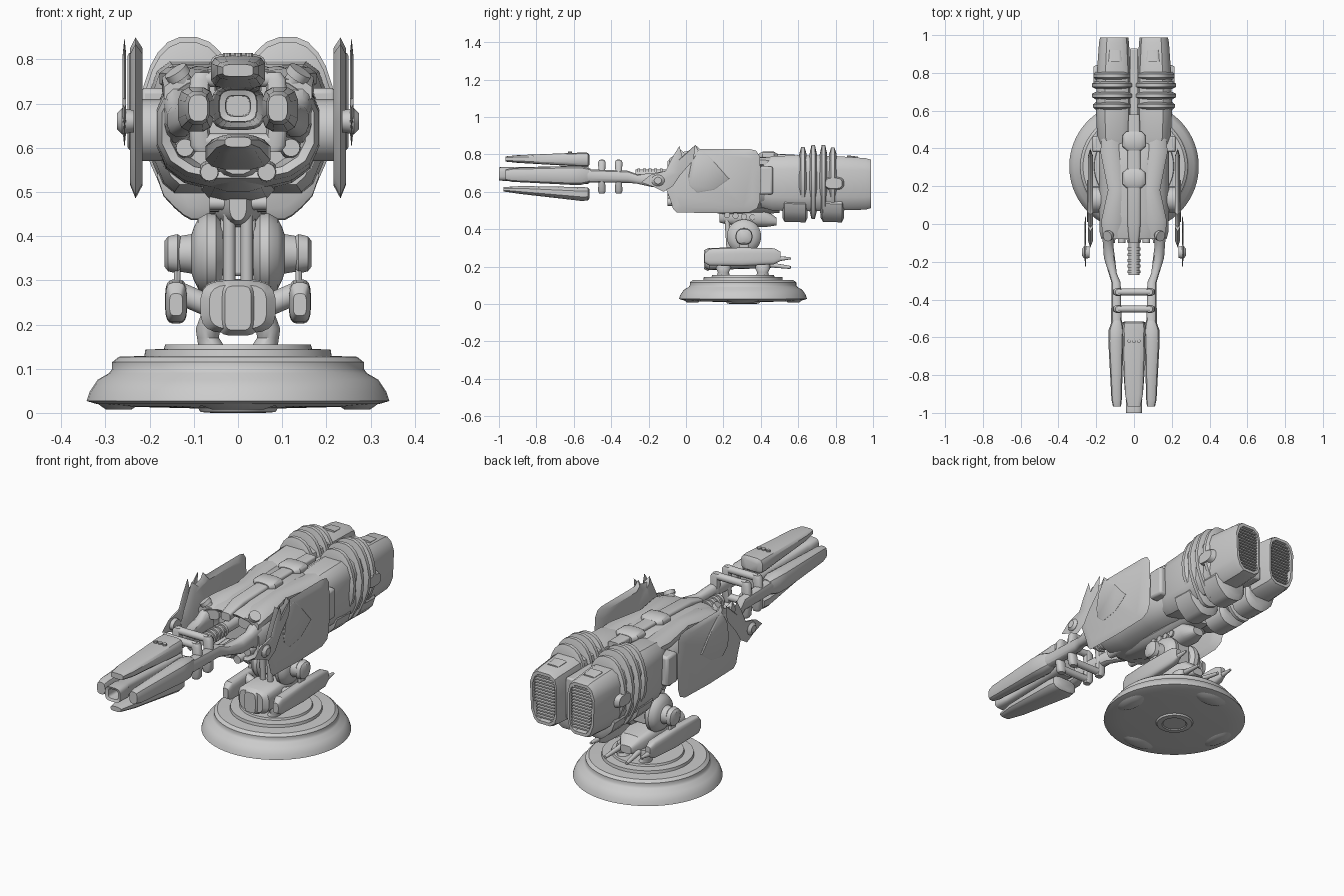
import bpy, bmesh, math
from mathutils import Vector, Matrix


def finish(name, bm, mirror=False, bevel=0.0, angle=35):
    bmesh.ops.recalc_face_normals(bm, faces=bm.faces)
    me = bpy.data.meshes.new(name)
    bm.to_mesh(me)
    bm.free()
    ob = bpy.data.objects.new(name, me)
    bpy.context.collection.objects.link(ob)
    bpy.ops.object.select_all(action='DESELECT')
    ob.select_set(True)
    bpy.context.view_layer.objects.active = ob
    bpy.ops.object.shade_smooth_by_angle(angle=math.radians(angle))
    if bevel:
        m = ob.modifiers.new("bevel", 'BEVEL')
        m.width, m.segments, m.limit_method = bevel, 2, 'ANGLE'
    if mirror:
        ob.modifiers.new("mirror", 'MIRROR')
    return ob


def loft(name, secs, n=20, p=2.6, mirror=False, axis='Y', low=0.0, high=0.0):
    """Superellipse rings along an axis; each section is (along, x, z, half width, half height).
    low / high pull the outer side inward toward the bottom / top."""
    bm = bmesh.new()
    rings = []
    for t, cx, cz, hw, hh in secs:
        ring = []
        for i in range(n):
            a = 2 * math.pi * (i + .5) / n
            c, s = math.cos(a), math.sin(a)
            du = math.copysign(abs(c) ** (2 / p), c)
            dv = math.copysign(abs(s) ** (2 / p), s)
            if c > 0:
                du *= 1 - (low if s < 0 else high) * abs(dv)
            u, v = cx + hw * du, cz + hh * dv
            co = {'Y': (u, t, v), 'X': (t, u, v), 'Z': (u, v, t)}[axis]
            ring.append(bm.verts.new(co))
        rings.append(ring)
    for a, b in zip(rings, rings[1:]):
        for i in range(n):
            bm.faces.new((a[i], a[(i + 1) % n], b[(i + 1) % n], b[i]))
    bm.faces.new(rings[0])
    bm.faces.new(rings[-1])
    return finish(name, bm, mirror)


def box(name, lo, hi, mirror=False, bevel=0.008):
    bm = bmesh.new()
    bmesh.ops.create_cube(bm, size=1)
    lo, hi = Vector(lo), Vector(hi)
    for v in bm.verts:
        v.co = (lo + hi) / 2 + Vector(a * b for a, b in zip(v.co, hi - lo))
    return finish(name, bm, mirror, bevel)


def rod(name, a, b, r1, r2=None, mirror=False, n=16):
    a, b = Vector(a), Vector(b)
    bm = bmesh.new()
    bmesh.ops.create_cone(bm, cap_ends=True, segments=n, radius1=r1, radius2=r1 if r2 is None else r2,
                          depth=(b - a).length)
    rot = (b - a).to_track_quat('Z', 'Y').to_matrix().to_4x4()
    bm.transform(Matrix.Translation((a + b) / 2) @ rot)
    return finish(name, bm, mirror)


def lens(name, outline, x_edge, bulge_in, bulge_out, inset=.3):
    """Side panel drawn in y,z: thin at the rim and swollen in the middle."""
    bm = bmesh.new()
    cy = sum(p[0] for p in outline) / len(outline)
    cz = sum(p[1] for p in outline) / len(outline)
    def ring(x, k):
        return [bm.verts.new((x, cy + (y - cy) * k, cz + (z - cz) * k)) for y, z in outline]
    inner, rim, outer = ring(x_edge - bulge_in, 1 - inset), ring(x_edge, 1), ring(x_edge + bulge_out, 1 - inset)
    n = len(outline)
    for a, b in ((inner, rim), (rim, outer)):
        for i in range(n):
            bm.faces.new((a[i], a[(i + 1) % n], b[(i + 1) % n], b[i]))
    bm.faces.new(inner)
    bm.faces.new(outer)
    return finish(name, bm, True)


# Stepped round base, turned around y = 0.305
prof = [(.055, .004), (.06, 0), (.085, .002), (.09, .01), (.25, .014), (.32, .02), (.343, .027), (.336, .048),
        (.318, .075), (.292, .09), (.285, .1), (.285, .115), (.27, .127), (.212, .129), (.21, .143), (.168, .145),
        (.165, .155)]
loft("base", [(z, 0, .305, r, r) for r, z in prof], n=64, p=2, axis='Z')
for i in range(4):
    a = math.pi / 2 * i
    x, y = .27 * math.cos(a), .305 + .27 * math.sin(a)
    w, d = (.05, .1) if i % 2 == 0 else (.1, .05)
    loft("base_foot", [(.008, x, y, w * .6, d * .6), (.022, x, y, w, d)], p=2, axis='Z')

# Pedestal: feet, hood, side pods
for y in (.20, .41):
    loft("pedestal_foot", [(.15, .06, y, .03, .035), (.17, .068, y, .025, .03), (.19, .068, y, .028, .04),
                           (.22, .055, y, .03, .04)], p=2, mirror=True, axis='Z')
loft("pedestal_core", [(.105, 0, .24, .065, .05), (.125, 0, .24, .085, .06), (.30, 0, .245, .083, .058),
                       (.44, 0, .235, .06, .045), (.48, 0, .22, .03, .02)], p=3.5)
loft("pedestal_front_plate", [(.095, 0, .237, .03, .05), (.12, 0, .237, .045, .062)], p=5)
loft("side_pod", [(.10, .14, .245, .015, .025), (.125, .14, .25, .024, .045), (.30, .14, .252, .025, .05),
                  (.47, .14, .255, .024, .043), (.505, .14, .255, .014, .025)], p=3.5, mirror=True)
rod("pod_link", (.06, .25, .24), (.13, .25, .27), .025, mirror=True)
rod("pod_tail", (.14, .47, .24), (.14, .56, .245), .016, .006, True)
rod("pedestal_tail", (.05, .44, .21), (.06, .56, .195), .014, .008, True)
box("pod_strut", (.13, .285, .28), (.145, .335, .34), True)

# Tilt joint
loft("joint_drum", [(.035, .31, .36, .07, .07), (.05, .31, .36, .09, .09), (.07, .31, .36, .092, .092),
                    (.09, .31, .36, .08, .08), (.10, .31, .36, .06, .06), (.105, .31, .36, .045, .045),
                    (.135, .31, .36, .04, .04)], n=32, p=2, mirror=True, axis='X')
loft("joint_cap", [(.13, .31, .36, .035, .04), (.137, .31, .36, .045, .045), (.158, .31, .36, .042, .04),
                   (.166, .31, .36, .025, .03)], n=24, p=2.4, mirror=True, axis='X')
box("joint_axle", (-.04, .26, .31), (.04, .37, .46))
rod("joint_piston", (.02, .23, .30), (.02, .22, .45), .014, mirror=True)

# Neck under the hull
loft("neck", [(.18, 0, .475, .02, .04), (.22, 0, .475, .038, .05), (.31, 0, .47, .055, .055),
              (.42, 0, .46, .06, .05), (.485, 0, .44, .03, .02)], p=2.4)
for i in range(4):
    y = .22 + i * .045
    rod("neck_rib", (-.065, y, .475 - i * .004), (.065, y, .475 - i * .004), .016)

# Hull, with a recessed front mouth
loft("hull", [(.03, 0, .64, .13, .09), (-.07, 0, .645, .155, .10), (-.08, 0, .645, .175, .115),
              (-.04, 0, .645, .185, .125), (.05, 0, .645, .187, .137), (.25, 0, .645, .187, .143),
              (.42, 0, .645, .19, .143), (.48, 0, .645, .15, .12)], n=16, p=2.7)
loft("hull_keel", [(-.1, 0, .57, .035, .03), (.02, 0, .54, .07, .04), (.25, 0, .52, .085, .045),
                   (.5, 0, .53, .07, .045)], n=12)
for x, z in ((.065, .545), (.12, .60)):
    rod("front_nozzle", (x, -.10, z), (x, .02, z), .02, .026, True)
rod("top_horn", (.11, -.05, .73), (.135, -.06, .765), .018, .022, True)
rod("top_horn_cap", (.132, -.06, .76), (.142, -.065, .775), .028, mirror=True)

# Spine and shoulder armour on top of the hull
loft("spine", [(-.1, 0, .745, .025, .02), (0, 0, .77, .035, .025), (.3, 0, .785, .035, .018),
               (.58, 0, .785, .03, .015)], p=4)
for y in (.24, .44):
    loft("spine_hub", [(y - .05, 0, .785, .04, .02), (y - .03, 0, .79, .062, .024),
                       (y + .03, 0, .79, .062, .024), (y + .05, 0, .785, .04, .018)], p=3)
loft("shoulder", [(-.075, .11, .725, .06, .03), (.02, .11, .745, .065, .035), (.18, .09, .755, .05, .03),
                  (.38, .12, .757, .06, .03), (.5, .12, .755, .05, .03)], n=10, mirror=True)
box("engine_gap_spar", (-.022, .45, .54), (.022, .93, .75))
box("side_bracket", (.15, .38, .585), (.222, .465, .735), True, .012)

# Side shields with a saw-toothed front edge, a raised leaf and a forward blade
lens("side_shield", [(-.125, .66), (-.10, .72), (-.06, .795), (-.04, .835), (-.02, .812), (.03, .822), (.05, .85),
                     (.075, .828), (.34, .828), (.375, .82), (.395, .79), (.4, .66), (.395, .55), (.38, .51),
                     (.34, .49), (.15, .485), (-.05, .49), (-.07, .51), (-.085, .56)], .232, .016, .012, .15)
lens("shield_leaf", [(.01, .68), (.025, .76), (.06, .815), (.10, .81), (.16, .755), (.235, .67), (.15, .61),
                     (.06, .595), (.02, .63)], .246, .008, .004, .06)
lens("shield_fin", [(-.24, .65), (-.19, .69), (-.11, .71), (-.075, .78), (-.035, .845), (-.02, .79), (.05, .85),
                    (.04, .77), (-.03, .69), (-.07, .63), (-.12, .60), (-.17, .625)], .257, .004, .004)
loft("fin_knob", [(.235, -.15, .66, .03, .025), (.262, -.15, .66, .035, .03), (.274, -.15, .66, .02, .018)],
     p=2, mirror=True, axis='X')
rod("shield_mount", (.15, .13, .64), (.225, .13, .64), .07, mirror=True)

# Twin engines with a recessed slatted outlet
loft("engine", [(.40, .105, .645, .08, .13), (.46, .112, .645, .094, .147), (.60, .113, .645, .10, .153),
                (.80, .112, .645, .096, .148), (.96, .11, .642, .085, .14), (.988, .109, .642, .08, .132),
                (.988, .107, .642, .068, .117), (.95, .107, .642, .064, .112)],
     n=12, p=4, mirror=True, low=.35, high=.2)
for i in range(14):
    z = .54 + i * .0155
    box("outlet_slat", (.048, .955, z), (.148 if i < 5 else .16, .983, z + .007), True, 0)
for y, k in ((.625, .94), (.68, 1), (.735, 1), (.785, .93)):
    loft("engine_rib", [(y - .02, .111, .65, .094, .152), (y - .009, .114, .652, .112 * k, .2 * k),
                        (y + .009, .114, .652, .112 * k, .2 * k), (y + .02, .111, .65, .094, .152)],
         n=24, p=2.4, mirror=True, low=.45, high=.12)
for a, b in ((.515, .65), (.72, .845)):
    loft("lower_shell", [(a, .09, .52, .07, .06), (a + .012, .095, .515, .09, .077),
                         (b - .012, .095, .512, .09, .077), (b, .09, .52, .07, .06)],
         n=16, mirror=True, low=.6)
loft("engine_side_badge", [(.19, .79, .645, .055, .035), (.214, .79, .645, .045, .028)], p=3, mirror=True, axis='X')
loft("engine_top_panel", [(.86, .1, .783, .035, .012), (.92, .1, .776, .03, .012)], p=5, n=12, mirror=True)

# Gun cradle: tapering arms, rails and cross rings
loft("cradle_arm", [(-.05, .135, .68, .035, .07), (-.11, .137, .67, .028, .042), (-.18, .13, .662, .03, .038),
                    (-.26, .113, .668, .022, .026), (-.31, .095, .68, .025, .033), (-.54, .093, .685, .029, .037)],
     n=12, mirror=True)
rod("gun_core", (0, -.27, .69), (0, 0, .69), .028)
for i in range(5):
    rod("core_coil", (0, -.26 + i * .03, .69), (0, -.245 + i * .03, .69), .035, n=20)
for y in (-.45, -.36):
    for z in (.615, .755):
        rod("cross_bar", (-.085, y, z), (.085, y, z), .018)
    loft("cross_post", [(.59, .08, y, .018, .015), (.605, .085, y, .024, .021), (.68, .09, y, .024, .016),
                        (.755, .085, y, .024, .021), (.77, .08, y, .018, .015)],
         n=12, mirror=True, axis='Z')

# Barrel and its four surrounding shards
loft("barrel", [(-.9, 0, .695, .026, .022), (-.995, 0, .695, .028, .024), (-1, 0, .695, .042, .036),
                (-.93, 0, .695, .044, .038), (-.92, 0, .695, .038, .036), (-.52, 0, .69, .06, .05)], p=3.5)
loft("upper_shard", [(-.965, 0, .775, .035, .014), (-.90, 0, .775, .048, .021), (-.56, 0, .772, .062, .038),
                     (-.525, 0, .771, .06, .038), (-.515, 0, .77, .04, .025)], n=12, p=4)
loft("lower_shard", [(-.975, 0, .613, .03, .012), (-.88, 0, .609, .05, .022), (-.56, 0, .588, .075, .038),
                     (-.525, 0, .588, .07, .036), (-.515, 0, .59, .05, .024)], n=12, p=3)
loft("side_shard", [(-.965, .09, .69, .022, .03), (-.93, .092, .69, .028, .038), (-.62, .096, .687, .041, .051),
                    (-.56, .094, .687, .041, .051), (-.51, .09, .687, .026, .038)], n=12, p=3, mirror=True)
for x in (-.025, 0, .025):
    rod("upper_stud", (x, -.62, .80), (x, -.62, .815), .01, n=10)
